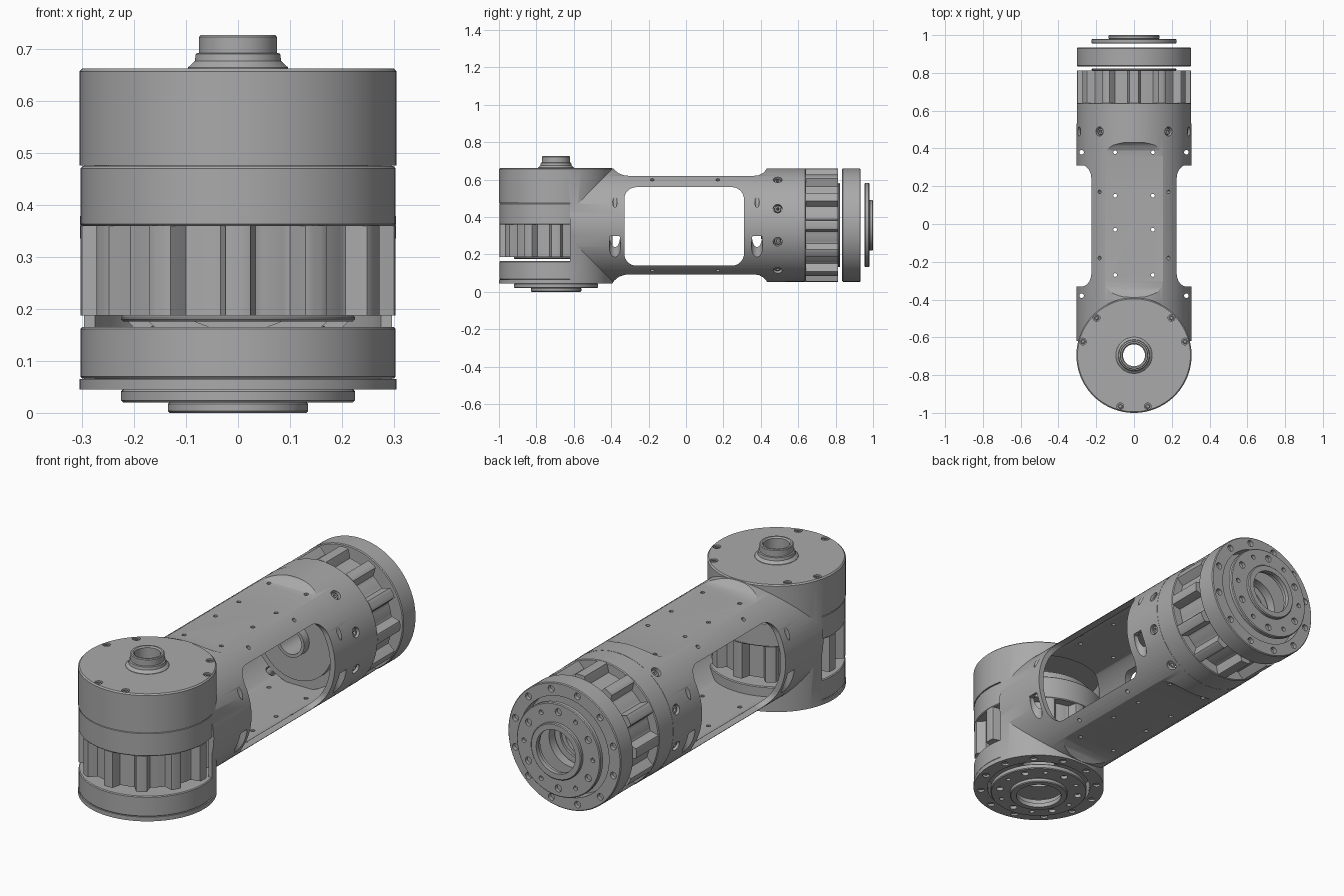
import bpy, bmesh, math
from math import sin, cos, pi, radians
from mathutils import Matrix, Vector

cube = bpy.data.objects.get("Cube")
if cube:
    bpy.data.objects.remove(cube, do_unlink=True)

grey = bpy.data.materials.new("machined grey")
grey.use_nodes = True
grey.diffuse_color = (0.4, 0.4, 0.4, 1)
grey.node_tree.nodes["Principled BSDF"].inputs["Base Color"].default_value = (0.4, 0.4, 0.4, 1)

R = 0.305            # outer radius of both joints
MID = 0.357          # height of the arm axis
JOINT_Y = -0.695     # axis of the upright joint
UPRIGHT = Matrix.Translation((0, JOINT_Y, 0))
ALONG = Matrix.Translation((0, 1, MID)) @ Matrix.Rotation(pi / 2, 4, "X")


def finish(ob):
    """Grey material, smooth shading with sharp edges kept."""
    me = ob.data
    me.materials.clear()
    me.materials.append(grey)
    for p in me.polygons:
        p.use_smooth = True
        p.material_index = 0
    me.set_sharp_from_angle(angle=radians(30))
    return ob


def make(name, bm, matrix=Matrix()):
    bmesh.ops.recalc_face_normals(bm, faces=bm.faces)
    bm.transform(matrix)
    me = bpy.data.meshes.new(name)
    bm.to_mesh(me)
    bm.free()
    ob = bpy.data.objects.new(name, me)
    bpy.context.collection.objects.link(ob)
    return finish(ob)


def lathe(name, profile, matrix=Matrix(), closed=True, n=96, shape=None):
    """Spin (radius, height) points; a closed profile makes a bored part."""
    bm = bmesh.new()
    rings = []
    for r, z in profile:
        ring = []
        for i in range(n):
            a = 2 * pi * i / n
            q = shape(a) if shape and r > 0.2 else r
            ring.append(bm.verts.new((q * cos(a), q * sin(a), z)))
        rings.append(ring)
    for k in range(len(rings) if closed else len(rings) - 1):
        a, b = rings[k], rings[(k + 1) % len(rings)]
        for i in range(n):
            j = (i + 1) % n
            bm.faces.new((a[i], a[j], b[j], b[i]))
    if not closed:
        bm.faces.new(rings[0])
        bm.faces.new(rings[-1])
    return make(name, bm, matrix)


def tube(name, r_in, r_out, z0, z1, matrix=Matrix(), c=0.004, **kw):
    return lathe(name, [(r_in, z0), (r_out - c, z0), (r_out, z0 + c),
                        (r_out, z1 - c), (r_out - c, z1), (r_in, z1)], matrix, **kw)


def rod(r, z0, z1, matrix=Matrix(), n=96):
    return lathe("cutter", [(r, z0), (r, z1)], matrix, closed=False, n=n)


def prism(points, half):
    """Side outline in (y, z), extruded across x."""
    bm = bmesh.new()
    f = bm.faces.new([bm.verts.new((-half, y, z)) for y, z in points])
    new = bmesh.ops.extrude_face_region(bm, geom=[f])["geom"]
    bmesh.ops.translate(bm, vec=(2 * half, 0, 0),
                        verts=[v for v in new if isinstance(v, bmesh.types.BMVert)])
    return make("cutter", bm)


def box(y0, y1, z0, z1):
    return prism([(y0, z0), (y1, z0), (y1, z1), (y0, z1)], 0.6)


def combine(ob, others, operation="DIFFERENCE"):
    """Apply boolean operations and remove the helpers."""
    for other in others:
        m = ob.modifiers.new("cut", "BOOLEAN")
        m.operation, m.solver, m.object = operation, "EXACT", other
    dg = bpy.context.evaluated_depsgraph_get()
    me = bpy.data.meshes.new_from_object(ob.evaluated_get(dg))
    ob.modifiers.clear()
    ob.data = me
    for other in others:
        bpy.data.objects.remove(other, do_unlink=True)
    return finish(ob)


def spots(r, count, start=0):
    return [Matrix.Rotation(start + 2 * pi * i / count, 4, "Z") @ Matrix.Translation((r, 0, 0))
            for i in range(count)]


def ribbed(a):
    """Twelve rounded ribs standing out of a round core."""
    d = abs((math.degrees(a) + 15) % 30 - 15)
    t = min(max((d - 4) / 4, 0), 1)
    return 0.303 - 0.045 * t * t * (3 - 2 * t)


# Joint drive: the same stack of parts is used upright and along the arm
def joint(side, m):
    tube(side + "_output_collar", 0.105, 0.135, 0, 0.021, m)
    flange = tube(side + "_output_flange", 0.115, 0.225, 0.02, 0.045, m)
    combine(flange, [rod(0.017 if i % 2 else 0.011, 0, 0.036, m @ s, 16)
                     for i, s in enumerate(spots(0.185, 12))])
    ring = lathe(side + "_output_ring", [
        (0.24, 0.066), (0.299, 0.066), (0.303, 0.07), (0.303, 0.161), (0.299, 0.165),
        (0.12, 0.165), (0.12, 0.12), (0.24, 0.12)], m)
    combine(ring, [rod(0.016, 0.03, 0.085, m @ s, 16) for s in spots(0.272, 12, 0.26)])
    tube(side + "_bearing_disc", 0.1, 0.225, 0.176, 0.188, m)
    tube(side + "_ribbed_housing", 0.08, 0.303, 0.187, 0.36, m, c=0, n=240, shape=ribbed)
    tube(side + "_motor_ring", 0.08, 0.303, 0.359, 0.474, m)
    lathe(side + "_motor_back", [(0.06, 0.3), (0.06, 0.6), (0.075, 0.6), (0.075, 0.56),
                                 (0.2, 0.56), (0.2, 0.53), (0.25, 0.53), (0.25, 0.46),
                                 (0.09, 0.46), (0.09, 0.3)], m)


joint("upright", UPRIGHT)
joint("arm", ALONG)

# Arm casting: upright drum joined to a long tube
shell = lathe("arm_shell", [(R, 0.045), (R, 0.656), (R - 0.006, 0.662)], UPRIGHT, closed=False)
along = Matrix.Translation((0, 0, MID)) @ Matrix.Rotation(-pi / 2, 4, "X")
combine(shell, [rod(0.304, -0.68, 0.531, along)], "UNION")

# Flattened top and bottom with eased ends
flat = [(-0.4, 0.68), (-0.385, 0.655), (-0.36, 0.634), (-0.33, 0.623), (-0.3, 0.62),
        (0.36, 0.62), (0.39, 0.624), (0.415, 0.638), (0.43, 0.655), (0.44, 0.68)]
combine(shell, [prism(flat, 0.6), prism([(y, 2 * MID - z) for y, z in flat], 0.6)])

# Hollow inside: drum bore, flat-sided tube bore, output and cable openings
bore = rod(0.278, -0.6, 0.6, along)
for v in bore.data.vertices:
    v.co.z = min(max(v.co.z, MID - 0.24), MID + 0.24)
combine(shell, [rod(0.285, 0.065, 0.64, UPRIGHT), bore])
combine(shell, [rod(0.24, 0, 0.1, UPRIGHT), rod(0.058, 0.6, 0.7, UPRIGHT)])

# Side window with round corners, and the open front of the drum
corner = 0.065
window = []
for k, (y, z) in enumerate([(0.31, 0.56), (-0.33, 0.56), (-0.33, 0.14), (0.31, 0.14)]):
    cy = y - corner if y > 0 else y + corner
    cz = z - corner if z > MID else z + corner
    for i in range(9):
        a = pi / 2 * (k + i / 8)
        window.append((cy + corner * cos(a), cz + corner * sin(a)))
combine(shell, [prism(window, 0.6), box(-1.2, -0.62, 0.0655, 0.475)])

# Fixing holes
holes = []
for x in (-1, 1):
    for y in (-0.38, 0.38):
        holes.append(rod(0.012, 0, 0.8, Matrix.Translation((x * 0.277, y, 0)), 20))
        holes.append(rod(0.03, 0, 0.3, Matrix.Translation((x * 0.282, y, 0)), 24))
    for y in (0.38, 0.15, -0.03, -0.27):
        holes.append(rod(0.01, 0, 0.8, Matrix.Translation((x * 0.1, y, 0)), 12))
radial = []
for a in (17, 53, 127, 163, 197, 233, 307, 343):
    radial.append((a, 0.49, 0.024))
    if a % 90 in (37, 53):
        radial += [(a, -0.18, 0.01), (a, 0.17, 0.01)]
for a, y, r in radial:
    turn = Matrix.Translation((0, y, MID)) @ Matrix.Rotation(radians(90 - a), 4, "Y")
    holes.append(rod(r, 0.25, 0.36, turn, 20))
    if r > 0.02:
        tube("side_screw", 0.008, 0.018, 0.25, 0.295, turn, c=0.002, n=20)
for a in (15, 45, 135, 165, 255, 285):
    place = UPRIGHT @ Matrix.Rotation(radians(a), 4, "Z") @ Matrix.Translation((0.28, 0, 0))
    holes.append(rod(0.018, 0.65, 0.7, place, 20))
    tube("cap_screw", 0.006, 0.013, 0.645, 0.658, place, c=0.002, n=20)
for s in spots(0.272, 12, 0.26):
    holes.append(rod(0.017, 0, 0.055, UPRIGHT @ s, 16))
combine(shell, holes)

# Cable outlet on the drum cap
lathe("cable_outlet", [(0.058, 0.63), (0.097, 0.655), (0.096, 0.664), (0.083, 0.676),
                       (0.081, 0.69), (0.075, 0.692), (0.075, 0.722), (0.072, 0.726),
                       (0.064, 0.726), (0.058, 0.72)], UPRIGHT, n=64)
